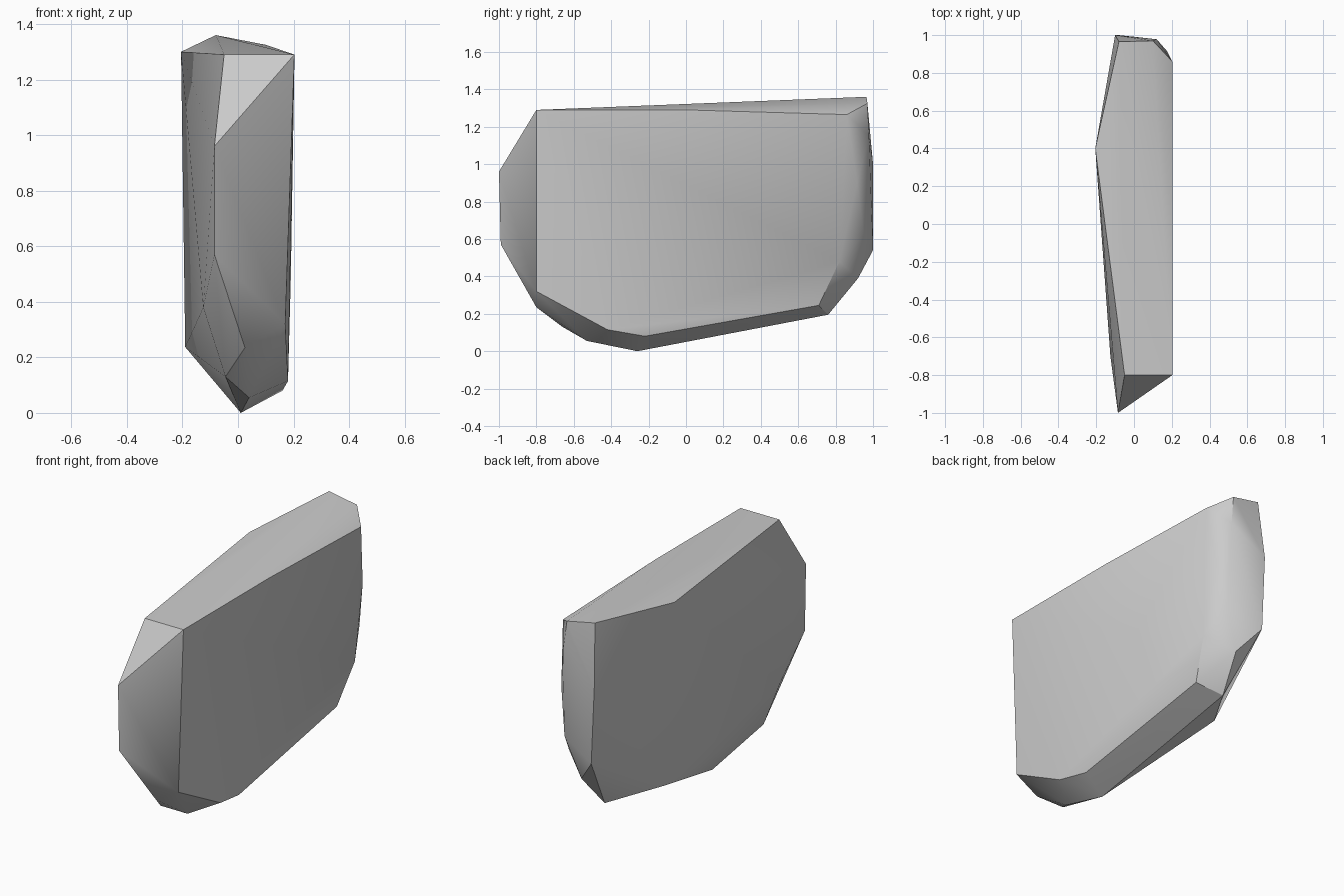
import bpy
import bmesh
import math

# Remove the default cube
default_cube = bpy.data.objects.get("Cube")
if default_cube:
    bpy.data.objects.remove(default_cube, do_unlink=True)


def make_material(name, color):
    material = bpy.data.materials.new(name)
    material.use_nodes = True
    material.diffuse_color = color
    shader = next(n for n in material.node_tree.nodes if n.type == 'BSDF_PRINCIPLED')
    shader.inputs["Base Color"].default_value = color
    shader.inputs["Roughness"].default_value = 0.9
    return material


def make_rock(name, outlines, material):
    """Wrap the corner outlines in a faceted convex shell."""
    bm = bmesh.new()
    for outline in outlines:
        for corner in outline:
            bm.verts.new(corner)
    bmesh.ops.convex_hull(bm, input=bm.verts[:])
    # Drop any corner that ended up inside the shell
    loose = [v for v in bm.verts if not v.link_faces]
    bmesh.ops.delete(bm, geom=loose, context='VERTS')
    bmesh.ops.recalc_face_normals(bm, faces=bm.faces[:])
    mesh = bpy.data.meshes.new(name)
    bm.to_mesh(mesh)
    bm.free()
    mesh.materials.append(material)
    rock = bpy.data.objects.new(name, mesh)
    bpy.context.collection.objects.link(rock)
    return rock


# Broad flat side, clockwise from the front top corner
left_outline = [
    (.203, -.8, 1.29), (.203, 0, 1.29), (.203, .86, 1.265),
    (.19, .82, .48), (.15, .71, .245),
    (.16, -.22, .08), (.18, -.42, .115), (.17, -.8, .32),
]

# Rounded corner between the broad side and the rear end
rear_corner = [
    (.175, .915, .9), (.12, .978, 1.15), (.13, .95, .63),
]

# Opposite side, bulging toward the rear
right_outline = [
    (-.05, -.8, 1.29), (-.205, .4, 1.3), (-.19, .46, .237),
    (-.125, -.7, .38),
]

# Chipped front end and the keel below it
front_and_keel = [
    (-.085, -1, .96), (-.085, -.99, .57), (.025, -.8, .235),
    (-.045, -.66, .13), (.04, -.53, .055), (.01, -.26, 0),
    (0, .76, .195),
]

# Rear end
rear_outline = [
    (.04, .92, .39), (-.08, 1, .54), (-.1, 1, 1),
    (-.08, .965, 1.36), (.1, .97, 1.325),
]

stone_grey = make_material("stone grey", (.6, .6, .6, 1))
rock = make_rock("rock_slab",
                 [left_outline, rear_corner, right_outline,
                  front_and_keel, rear_outline],
                 stone_grey)

# Soften shallow facets and keep the chipped edges crisp
bpy.ops.object.select_all(action='DESELECT')
rock.select_set(True)
bpy.context.view_layer.objects.active = rock
bpy.ops.object.shade_smooth_by_angle(angle=math.radians(32))
